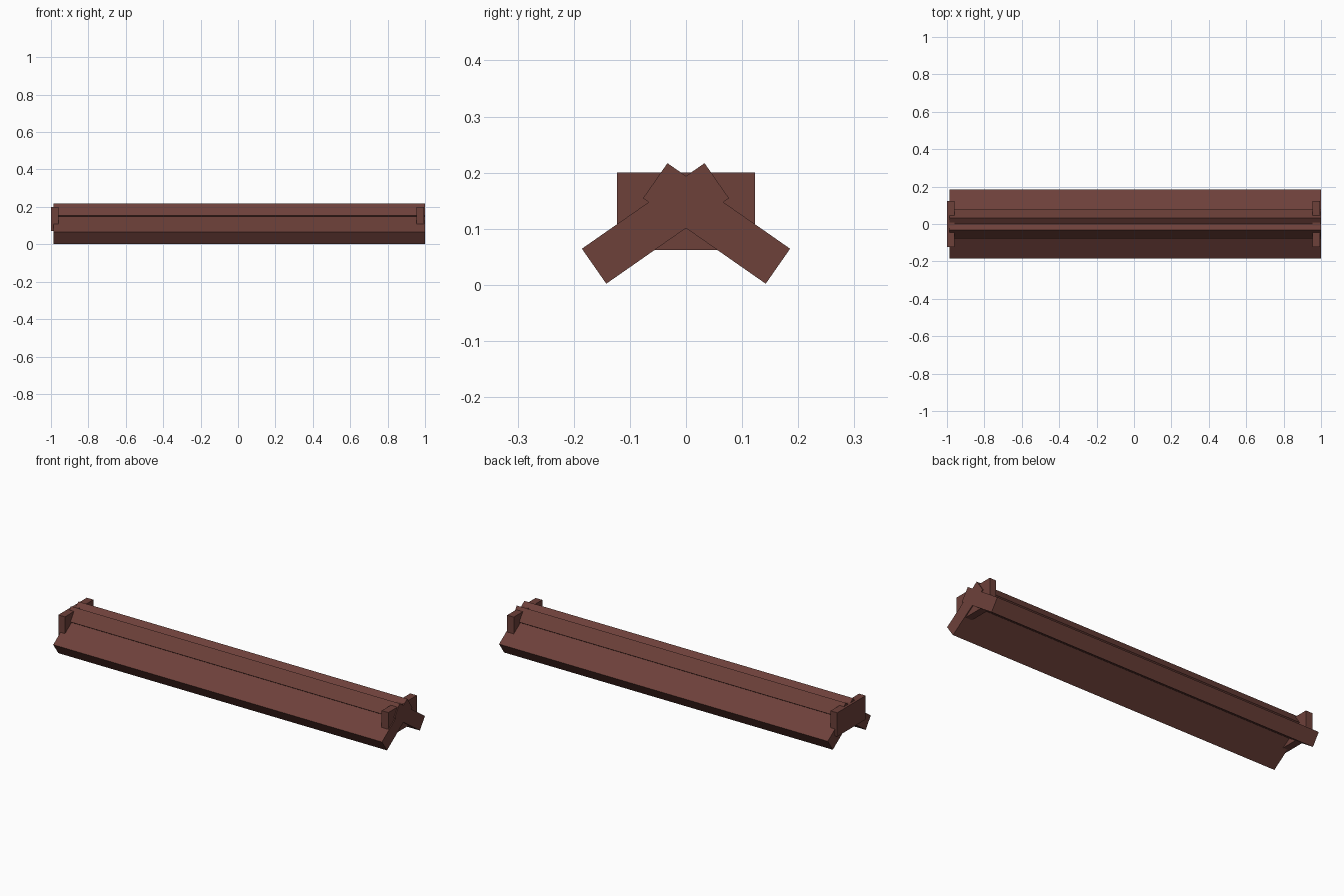
import bpy
import math

if "Cube" in bpy.data.objects:
    bpy.data.objects.remove(bpy.data.objects["Cube"])

wood = bpy.data.materials.new("reddish_brown_wood")
wood.diffuse_color = (0.153, 0.052, 0.042, 1)
wood.use_nodes = True
wood.node_tree.nodes["Principled BSDF"].inputs["Base Color"].default_value = wood.diffuse_color


def box(name, center, size, tilt=0.0):
    bpy.ops.mesh.primitive_cube_add(size=1, location=center, rotation=(tilt, 0, 0))
    ob = bpy.context.object
    ob.name = name
    ob.scale = size
    ob.data.materials.append(wood)
    return ob


# Two long planks crossing each other in an X-shaped section
TILT = math.radians(34.9)
for name, s in (("front_plank", 1), ("back_plank", -1)):
    box(name, (0.0065, -0.0545 * s, 0.1095), (1.987, 0.2665, 0.076), TILT * s)

# Upright cross blocks at both ends
for name, x, bottom in (("left_end_block", -0.98, 0.07), ("right_end_block", 0.975, 0.062)):
    box(name, (x, 0, (0.2 + bottom) / 2), (0.04, 0.246, 0.2 - bottom))
